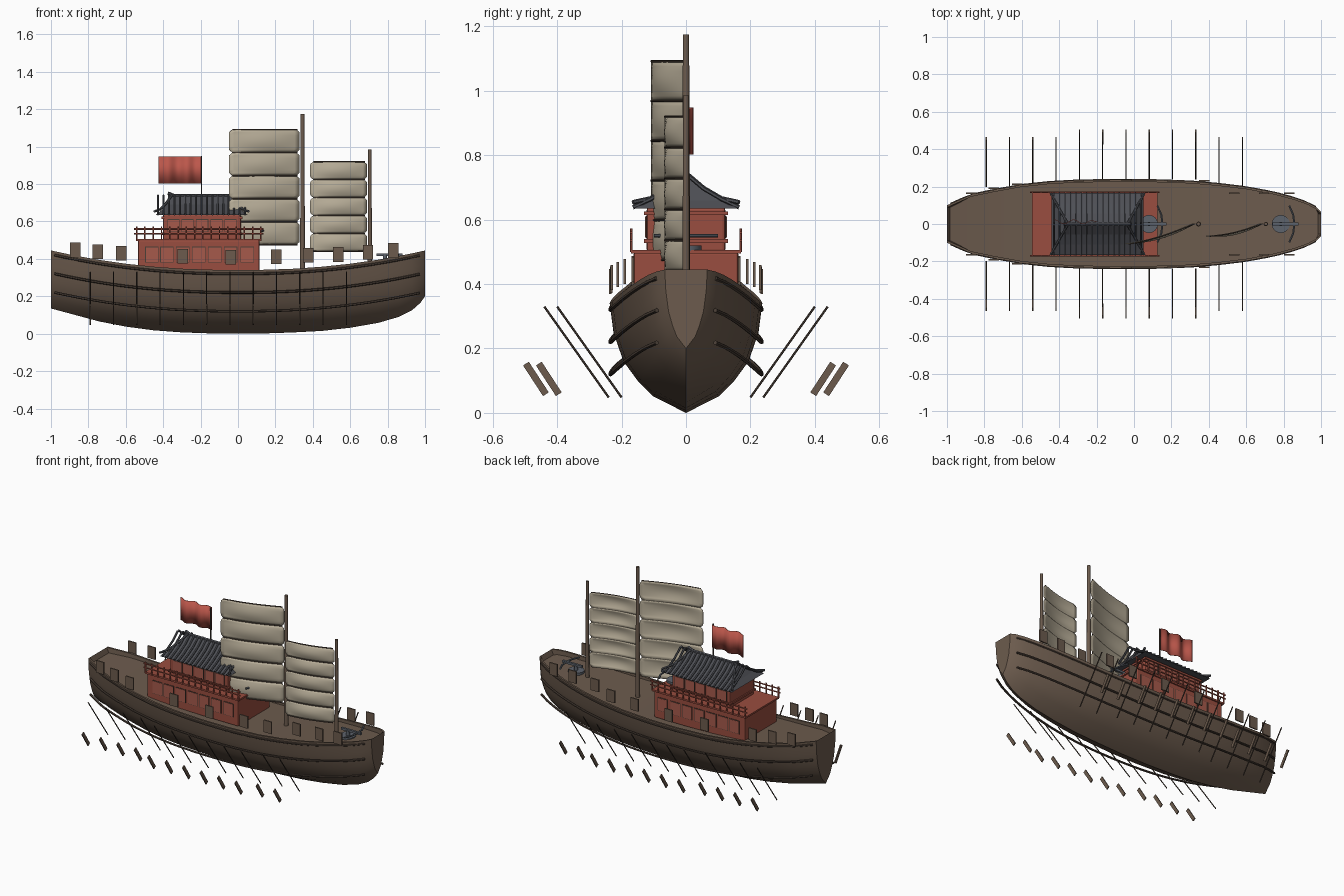
import bpy, bmesh, math
from mathutils import Vector

if "Cube" in bpy.data.objects:
    bpy.data.objects.remove(bpy.data.objects["Cube"])


def mat(name, r, g, b):
    m = bpy.data.materials.new(name)
    m.diffuse_color = (r, g, b, 1)
    m.use_nodes = True
    m.node_tree.nodes["Principled BSDF"].inputs["Base Color"].default_value = m.diffuse_color
    return m


WOOD = mat("hull brown", 0.15, 0.105, 0.075)
DARK = mat("dark wood", 0.07, 0.05, 0.038)
RED = mat("painted red", 0.32, 0.075, 0.05)
PANEL = mat("panel red", 0.38, 0.10, 0.07)
FLAG = mat("flag red", 0.50, 0.095, 0.07)
SAIL = mat("sail canvas", 0.50, 0.44, 0.33)
TILE = mat("roof grey", 0.075, 0.078, 0.09)
IRON = mat("iron grey", 0.11, 0.125, 0.15)


def mesh(name, verts, faces, m, smooth=None):
    me = bpy.data.meshes.new(name)
    me.from_pydata(verts, [], faces)
    bm = bmesh.new()
    bm.from_mesh(me)
    bmesh.ops.recalc_face_normals(bm, faces=bm.faces)
    bm.to_mesh(me)
    bm.free()
    ob = bpy.data.objects.new(name, me)
    bpy.context.collection.objects.link(ob)
    me.materials.append(m)
    if smooth:
        bpy.ops.object.select_all(action='DESELECT')
        ob.select_set(True)
        bpy.context.view_layer.objects.active = ob
        bpy.ops.object.shade_smooth_by_angle(angle=math.radians(smooth))
    return ob


def box(name, x, y, z, m, bevel=0):
    """Box from (low, high) ranges."""
    v = [(a, b, c) for a in x for b in y for c in z]
    f = [(0, 1, 3, 2), (4, 6, 7, 5), (0, 4, 5, 1), (2, 3, 7, 6), (0, 2, 6, 4), (1, 5, 7, 3)]
    ob = mesh(name, v, f, m)
    if bevel:
        b = ob.modifiers.new("bevel", 'BEVEL')
        b.width, b.segments = bevel, 2
    return ob


def tube(name, pts, r, m, n=8, r2=None, flat=1.0):
    """Sweep a round (or flattened along x) section along points."""
    pts = [Vector(p) for p in pts]
    verts, faces = [], []
    for i, p in enumerate(pts):
        d = (pts[min(i + 1, len(pts) - 1)] - pts[max(i - 1, 0)]).normalized()
        a = Vector((0, 1, 0)) if abs(d.x) > 0.5 else Vector((1, 0, 0))
        u = (a - d * a.dot(d)).normalized()
        w = d.cross(u)
        rad = r + ((r2 or r) - r) * i / (len(pts) - 1)
        for k in range(n):
            t = 2 * math.pi * (k + 0.5) / n
            verts.append(p + u * math.cos(t) * rad * flat + w * math.sin(t) * rad)
    for i in range(len(pts) - 1):
        for k in range(n):
            j = (k + 1) % n
            faces.append((i * n + k, i * n + j, (i + 1) * n + j, (i + 1) * n + k))
    faces += [tuple(range(n)), tuple(range(len(verts) - n, len(verts)))]
    return mesh(name, verts, faces, m, 50 if n > 4 else None)


# Hull lines: x, keel height, half beam
STATIONS = [(-1, .135, .10), (-.87, .10, .158), (-.74, .065, .185), (-.6, .038, .21),
            (-.45, .018, .226), (-.3, .007, .234), (-.1, 0, .237), (.1, 0, .236), (.3, .007, .229),
            (.45, .015, .216), (.6, .032, .198), (.75, .058, .17), (.86, .09, .14),
            (.93, .125, .115), (.975, .165, .09), (1, .20, .066)]
SECTION = [(0, 0), (.15, .43), (.29, .63), (.47, .82), (.73, .95), (1, 1)]


def sheer(x):
    return .34 + .105 * abs(x) ** 2.2


def beam(x):
    for (a, _, p), (b, _, q) in zip(STATIONS, STATIONS[1:]):
        if a <= x <= b:
            return p + (q - p) * (x - a) / (b - a)


# Hull with bulwark and lowered deck
verts, faces = [], []
for x, keel, w in STATIONS:
    top = sheer(x)
    half = [(w * f, keel + (top - keel) * t) for t, f in SECTION]
    deck = top - .012 - .02 * x * x
    half += [(w - .012, top), (w - .012, deck)]
    xi = max(-.985, min(.985, x))
    ring = [(y, z, i) for i, (y, z) in enumerate(half)]
    ring += [(-y, z, i) for i, (y, z) in reversed(list(enumerate(half)))][:-1]
    verts += [(xi if i > 6 else x, y, z) for y, z, i in ring]
n = len(ring)
for s in range(len(STATIONS) - 1):
    for k in range(n):
        j = (k + 1) % n
        faces.append((s * n + k, s * n + j, s * n + n + j, s * n + n + k))
for o in (0, len(verts) - n):
    faces.append([o + k for k in range(n) if k not in (6, 7, 8, 9)])
    faces.append([o + k for k in (5, 6, 7, 8, 9, 10)])
mesh("hull", verts, faces, WOOD, 35)

# Wales along each side
for s in (-1, 1):
    for d in (.02, .12, .22):
        xs = [-.98 + 1.95 * i / 30 for i in range(31)]
        tube("wale", [(x, s * (beam(x) - .002), sheer(x) - d) for x in xs], .007, DARK, 6)

# Oars: shaft and separate blade
for s in (-1, 1):
    for i in range(12):
        x = -.79 + .1245 * i
        o = .04 if 4 <= i <= 9 else 0
        tube("oar_shaft", [(x, s * (.20 + o), .048), (x, s * (.40 + o), .33)], .0035, DARK, 6)
        tube("oar_blade", [(x, s * (.395 + o), .058), (x, s * (.457 + o), .153)], .015, WOOD, 4, flat=.3)

# Shields along the rails
for x, y in [(-.87, .165), (-.75, .19), (-.625, .212), (-.295, .232), (-.04, .235), (.205, .232),
             (.375, .23), (.535, .165), (.695, .165), (.83, .165)]:
    z = sheer(x) + .068 if abs(x) < .5 else .385 + .072 * abs(x)
    for s in (-1, 1):
        box("shield", (x - .028, x + .028), (s * y - .004, s * y + .004), (z - .039, z + .039), WOOD)

# Deckhouse storeys and ledges
box("lower_house", (-.535, .115), (-.163, .163), (.325, .50), RED, .008)
box("gallery_floor", (-.545, .125), (-.17, .17), (.495, .506), RED)
box("upper_house", (-.40, .015), (-.122, .122), (.50, .638), RED, .008)
box("upper_sill", (-.408, .023), (-.13, .13), (.528, .54), RED)
box("upper_lintel", (-.408, .023), (-.13, .13), (.614, .626), RED)
for s in (-1, 1):
    for x in (-.46, -.38, -.295, -.21, -.125, -.04, .05):
        box("lower_window", (x - .036, x + .036), sorted((s * .16, s * .166)), (.38, .465), DARK)
        box("lower_shutter", (x - .033, x + .033), sorted((s * .161, s * .168)), (.383, .462), PANEL)
    for x in (-.345, -.27, -.192, -.115, -.04):
        box("upper_window", (x - .033, x + .033), sorted((s * .119, s * .125)), (.543, .612), DARK)
        box("upper_shutter", (x - .03, x + .03), sorted((s * .12, s * .127)), (.546, .609), PANEL)
    # Gallery railing
    for z in (.535, .56):
        tube("rail", [(-.555, s * .17, z), (.135, s * .17, z)], .0045, RED, 6)
    for i in range(16):
        x = -.542 + .0443 * i
        tube("rail_post", [(x, s * .17, .50), (x, s * .17, .572)], .0045, RED, 6)

# Hipped roof with sagging slopes
prof = [(.165, .247, .634), (.11, .215, .66), (.055, .185, .692), (.004, .155, .735)]
verts, faces = [], []
for y, hx, z in prof:
    verts += [(-.195 + a * hx, b * y, z) for a, b in ((-1, -1), (1, -1), (1, 1), (-1, 1))]
for i in range(3):
    for k in range(4):
        j = (k + 1) % 4
        faces.append((i * 4 + k, i * 4 + j, i * 4 + 4 + j, i * 4 + 4 + k))
faces += [(0, 1, 2, 3), (12, 13, 14, 15)]
mesh("roof", verts, faces, TILE)
for s in (-1, 1):
    for i in range(17):
        x = -.427 + .029 * i
        tube("tile_rib", [(x, s * y, z + .004) for y, _, z in prof], .0065, TILE, 6)
    for e in (-1, 1):
        tube("hip_rib", [(-.195 + e * (h + .004), s * y, z + .006 + (.014 if y > .16 else 0))
                         for y, h, z in prof], .007, TILE, 6)
tube("ridge", [(-.375, 0, .752), (-.34, 0, .738), (-.05, 0, .738), (-.015, 0, .752)], .009, TILE, 6)

# Flag and its pole
tube("flag_pole", [(-.195, 0, .73), (-.195, 0, .95)], .004, DARK, 6)
N = 24
verts = [(-.195 - .23 * i / N, .010 + .011 * math.sin(i / N * 4.5 * math.pi) * min(1, i / 5), z)
         for z in (.802, .948) for i in range(N + 1)]
flag = mesh("flag", verts, [(i, i + 1, N + 2 + i, N + 1 + i) for i in range(N)], FLAG, 60)
flag.modifiers.new("cloth", 'SOLIDIFY').thickness = .003


def battened_sail(name, x0, x1, y0, z0, z1, count=5, nu=14, nv=8):
    """Stack of bellied panels with rounded corners and battens between."""
    h = (z1 - z0) / count
    c = .022

    def belly(u):
        return y0 * (1 - u) - .012 * math.sin(math.pi * u)

    for p in range(count):
        vs, fs = [], []
        for j in range(nv + 1):
            t = j / nv
            edge = min(t, 1 - t) * h
            inset = c - math.sqrt(max(0, c * c - (c - edge) ** 2)) if edge < c else 0
            for i in range(nu + 1):
                u = i / nu
                x = x0 + inset * .8 + (x1 - x0 - inset * 1.6) * u
                y = belly(u) - .014 * math.sin(math.pi * t) * math.sin(math.pi * u)
                vs.append((x, y, z0 + h * (p + t)))
        for j in range(nv):
            for i in range(nu):
                a = j * (nu + 1) + i
                fs.append((a, a + 1, a + nu + 2, a + nu + 1))
        ob = mesh(name + "_panel", vs, fs, SAIL, 60)
        ob.modifiers.new("cloth", 'SOLIDIFY').thickness = .004
    for p in range(count + 1):
        tube(name + "_batten", [(x0 + .018 + (x1 - x0 - .03) * u / 6, belly(u / 6), z0 + h * p)
                                for u in range(7)], .0035, DARK, 6)


# Masts and sails
tube("main_mast", [(.345, 0, .32), (.345, 0, 1.175)], .014, WOOD, 12, .010)
tube("fore_mast", [(.705, 0, .34), (.705, 0, .985)], .012, WOOD, 12, .009)
battened_sail("main_sail", -.048, .33, -.108, .475, 1.092)
battened_sail("fore_sail", .385, .69, -.066, .44, .92)

# Swivelling bolt throwers
for x, z in ((.08, .503), (.785, .375)):
    tube("turntable", [(x, 0, z), (x, 0, z + .016)], .048, IRON, 20)
    tube("pivot", [(x, 0, z + .01), (x, 0, z + .045)], .012, IRON, 8)
    box("stock", (x - .045, x + .095), (-.007, .007), (z + .04, z + .054), IRON)
    tube("bow_arm", [(x + .045, -.098, z + .047), (x + .066, -.05, z + .047), (x + .072, 0, z + .047),
                     (x + .066, .05, z + .047), (x + .045, .098, z + .047)], .006, IRON, 6)
